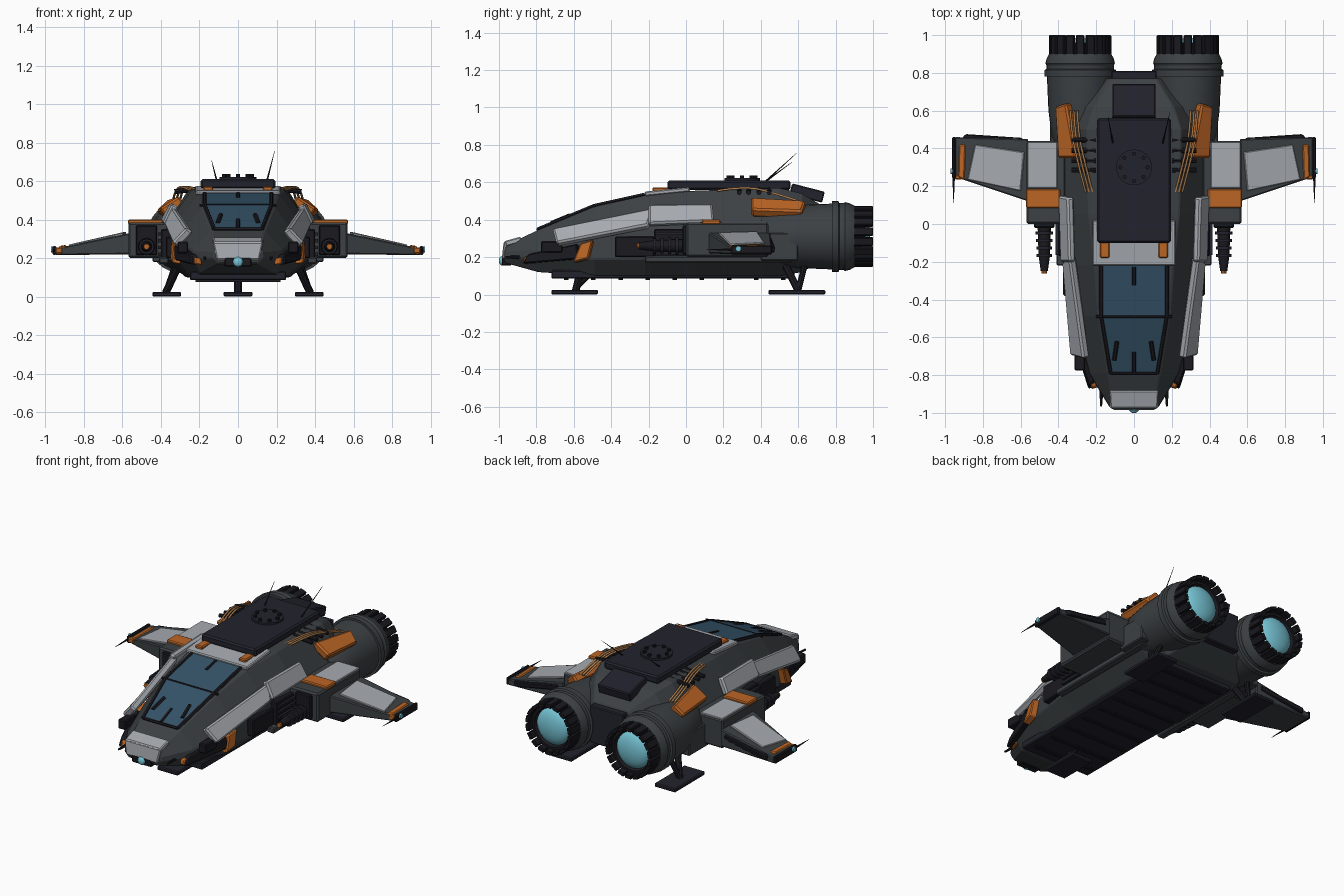
import bpy, bmesh
from math import sin, cos, pi, radians
from mathutils import Vector, Matrix

cube = bpy.data.objects.get("Cube")
if cube:
    bpy.data.objects.remove(cube, do_unlink=True)


def material(name, r, g, b):
    m = bpy.data.materials.new(name)
    m.use_nodes = True
    m.diffuse_color = (r, g, b, 1)
    m.node_tree.nodes["Principled BSDF"].inputs["Base Color"].default_value = (r, g, b, 1)
    return m


HULL = material("hull_grey", .045, .052, .056)
GREY = material("armor_grey", .38, .4, .43)
NAVY = material("dark_navy", .016, .016, .026)
BLACK = material("black_metal", .01, .01, .014)
ORANGE = material("orange_paint", .5, .13, .018)
GLASS = material("blue_glass", .035, .085, .14)
GLOW = material("cyan_glow", .18, .55, .66)
CABLE = material("tan_cable", .5, .24, .09)


def finish(name, bm, mat, mirror=False, bevel=.006, smooth=False):
    bmesh.ops.recalc_face_normals(bm, faces=bm.faces)
    me = bpy.data.meshes.new(name)
    bm.to_mesh(me)
    bm.free()
    me.materials.append(mat)
    if smooth:
        me.shade_smooth()
        me.set_sharp_from_angle(angle=radians(30))
    ob = bpy.data.objects.new(name, me)
    bpy.context.scene.collection.objects.link(ob)
    if mirror:
        ob.modifiers.new("Mirror", "MIRROR")
    if bevel:
        mod = ob.modifiers.new("Bevel", "BEVEL")
        mod.width, mod.segments, mod.limit_method = bevel, 1, "ANGLE"
    return ob


def loft(name, rings, mat, **opts):
    bm = bmesh.new()
    loops = [[bm.verts.new(p) for p in ring] for ring in rings]
    n = len(loops[0])
    for a, b in zip(loops, loops[1:]):
        for i in range(n):
            j = (i + 1) % n
            bm.faces.new((a[i], a[j], b[j], b[i]))
    bm.faces.new(loops[0])
    bm.faces.new(loops[-1])
    return finish(name, bm, mat, **opts)


def box(name, xs, ys, zs, mat, **opts):
    rings = [[(xs[0], y, z), (xs[1], y, z)] for y in ys for z in zs]
    a, b, c, d = rings
    return loft(name, [a + b[::-1], c + d[::-1]], mat, **opts)


def slab(name, corners, thick, mat, **opts):
    # Plate of a given thickness centred on a four-cornered outline
    c = [Vector(p) for p in corners]
    n = (c[2] - c[0]).cross(c[3] - c[1]).normalized() * thick / 2
    return loft(name, [[p - n for p in c], [p + n for p in c]], mat, **opts)


def rod(name, p, q, r, mat, r2=None, sides=8, **opts):
    p, q = Vector(p), Vector(q)
    turn = (q - p).to_track_quat("Z", "Y")
    circle = [Vector((cos(i * 2 * pi / sides), sin(i * 2 * pi / sides), 0)) for i in range(sides)]
    opts.setdefault("bevel", 0)
    return loft(name, [[p + turn @ (v * r) for v in circle],
                       [q + turn @ (v * (r if r2 is None else r2)) for v in circle]], mat, **opts)


def lathe(name, x, z, profile, mat, sides=32, **opts):
    # Spin (y, radius) pairs around an axis running front to back
    rings = [[(x + r * cos(i * 2 * pi / sides), y, z + r * sin(i * 2 * pi / sides))
              for i in range(sides)] for y, r in profile]
    return loft(name, rings, mat, bevel=0, smooth=True, **opts)


# Main hull: y, bottom width and z, side width, low z, high z, top width and z
stations = [(-.97, .1, .17, .13, .2, .23, .11, .26), (-.79, .19, .12, .24, .19, .24, .14, .345),
            (-.49, .25, .1, .32, .19, .3, .19, .47), (-.22, .26, .1, .36, .19, .35, .21, .53),
            (.05, .27, .1, .39, .2, .36, .24, .555), (.5, .27, .1, .39, .2, .36, .25, .57),
            (.62, .26, .12, .36, .21, .35, .21, .54), (.77, .18, .2, .2, .24, .34, .12, .45)]
rings = []
for y, b, zb, m, lo, hi, t, zt in stations:
    half = [(b, y, zb), (m, y, lo), (m * .97, y, hi), (t, y, zt)]
    rings.append(half + [(-p[0], y, p[2]) for p in half[::-1]])
loft("hull", rings, HULL)
box("stern_block", (-.12, .12), (.68, .81), (.2, .44), NAVY)

# Belly plate with ribs
box("belly_plate", (-.25, .25), (-.72, .58), (.085, .13), NAVY)
for i in range(9):
    y = -.64 + i * .145
    box("belly_rib", (-.22, .22), (y - .012, y + .012), (.077, .09), BLACK, bevel=0)

# Nose
slab("nose_plate", [(-.125, -.97, .27), (.125, -.97, .27), (.13, -.88, .295), (-.13, -.88, .295)], .03, GREY)
slab("nose_front_plate", [(-.11, -.975, .19), (.11, -.975, .19), (.13, -.965, .28), (-.13, -.965, .28)], .02, GREY)
box("nose_lamp_mount", (-.07, .07), (-.985, -.93), (.155, .205), BLACK)
lathe("nose_lamp", 0, .18, [(-1, .008), (-.995, .019), (-.985, .026), (-.97, .026)], GLOW, sides=16)
rod("nose_prong", (.17, -.84, .2), (.175, -.965, .2), .012, BLACK, r2=.006, mirror=True)

# Canopy glass, frames and centre bars
rows = [(.115, -.79, .349), (.165, -.49, .474), (.165, -.22, .534)]
for name, (a, b) in zip(("windscreen", "canopy_roof"), zip(rows, rows[1:])):
    (w, y, z), (v, yy, zz) = a, b
    slab(name, [(-w, y, z), (w, y, z), (v, yy, zz), (-v, yy, zz)], .009, GLASS, bevel=0)
    rod("canopy_side_frame", (w + .008, y, z), (v + .008, yy, zz), .012, BLACK, sides=6, mirror=True)
    for t in (0, .6):
        p, q = Vector((0, y, z)), Vector((0, yy, zz))
        if (t == 0) == (name == "windscreen"):
            rod("canopy_centre_bar", p.lerp(q, t + .02), p.lerp(q, t + .38), .012, BLACK, sides=6)
rod("canopy_cross_bar", (-.2, -.49, .474), (.2, -.49, .474), .008, BLACK, sides=6)
rod("canopy_front_bar", (-.125, -.79, .349), (.125, -.79, .349), .01, BLACK, sides=6)
rod("canopy_corner_bar", (.105, -.72, .382), (.09, -.62, .424), .012, BLACK, sides=6, mirror=True)

# Roof plates and turret
slab("roof_plate", [(-.22, -.22, .538), (.22, -.22, .538), (.22, .02, .562), (-.22, .02, .562)], .025, GREY)
box("roof_orange_tab", (.13, .18), (-.18, -.08), (.545, .572), ORANGE, mirror=True)
box("roof_slab", (-.195, .195), (-.1, .56), (.56, .61), NAVY, bevel=.01)
slab("roof_tail_box", [(-.115, .56, .565), (.115, .56, .565), (.115, .735, .52), (-.115, .735, .52)], .06, NAVY)
rod("turret_disc", (0, .3, .605), (0, .3, .622), .095, NAVY, sides=24)
for i in range(8):
    a = i * pi / 4
    x, y = .072 * cos(a), .3 + .072 * sin(a)
    rod("turret_bolt", (x, y, .62), (x, y, .636), .011, BLACK)
rod("left_antenna", (.15, .42, .6), (.19, .59, .755), .005, BLACK, r2=.001, sides=6)
rod("right_antenna", (-.11, .42, .6), (-.138, .57, .71), .005, BLACK, r2=.001, sides=6)

# Shoulder armour
slab("front_armor", [(.365, -.2, .36), (.325, -.17, .455), (.25, -.71, .345), (.325, -.69, .265)],
     .045, GREY, mirror=True, bevel=.01)
slab("rear_armor", [(.375, -.2, .37), (.325, -.2, .475), (.335, .14, .48), (.385, .15, .385)],
     .04, GREY, mirror=True, bevel=.01)
box("armor_end_block", (.26, .315), (-.775, -.66), (.225, .285), BLACK, mirror=True)
box("side_pod", (.33, .375), (-.38, -.17), (.2, .31), BLACK, mirror=True)
slab("cheek_plate", [(.225, -.87, .165), (.315, -.57, .19), (.315, -.58, .27), (.225, -.84, .215)],
     .035, BLACK, mirror=True)
slab("cheek_orange", [(.318, -.6, .17), (.33, -.52, .19), (.325, -.495, .29), (.31, -.56, .27)],
     .045, ORANGE, mirror=True)
slab("nose_orange", [(.205, -.87, .165), (.23, -.8, .17), (.23, -.78, .21), (.205, -.86, .2)],
     .04, ORANGE, mirror=True)

# Louvred intake beside the hull
box("intake_block", (.345, .4), (-.17, .02), (.2, .35), BLACK, mirror=True)
for z in (.22, .255, .29, .325):
    box("intake_louvre", (.39, .415), (-.165, .01), (z - .008, z + .008), NAVY, mirror=True, bevel=0)

# Wing roots
box("wing_root", (.36, .57), (0, .44), (.2, .385), HULL, mirror=True, bevel=.01)
box("wing_root_plate", (.405, .565), (.19, .435), (.38, .392), GREY, mirror=True, bevel=.004)
box("wing_root_band", (.39, .572), (.085, .185), (.375, .4), ORANGE, mirror=True)
box("wing_root_fairing", (.36, .445), (.4, .6), (.18, .33), HULL, mirror=True)
box("wing_root_ledge", (.36, .41), (-.22, .56), (.17, .205), HULL, mirror=True)
box("wing_root_face", (.42, .53), (-.02, .01), (.215, .37), BLACK, mirror=True)

# Wings
loft("wing", [[(.56, .12, .22), (.56, .45, .22), (.56, .45, .33), (.56, .12, .33)],
              [(.95, .25, .215), (.95, .46, .215), (.95, .46, .25), (.95, .25, .25)]], HULL, mirror=True)
slab("wing_top_plate", [(.6, .175, .325), (.88, .235, .262), (.84, .42, .272), (.58, .38, .331)],
     .014, GREY, mirror=True, bevel=.004)
slab("wing_tip_stripe", [(.895, .23, .252), (.93, .25, .248), (.925, .42, .25), (.89, .42, .256)],
     .026, ORANGE, mirror=True)
slab("wing_flap", [(.59, .44, .29), (.92, .44, .24), (.89, .475, .24), (.59, .455, .29)],
     .035, BLACK, mirror=True)
box("wing_tip_pod", (.943, .963), (.24, .46), (.215, .262), BLACK, mirror=True)
box("wing_tip_front", (.91, .95), (.235, .26), (.222, .255), ORANGE, mirror=True)
rod("wing_tip_spike", (.955, .25, .24), (.955, .11, .24), .007, BLACK, r2=.001, mirror=True)
rod("wing_tip_lamp", (.955, .28, .245), (.972, .28, .245), .015, GLOW, sides=12, mirror=True)

# Guns
lathe("gun_body", .475, .26, [(.01, .036), (-.17, .03), (-.24, .02), (-.25, .02)], BLACK, sides=12, mirror=True)
for i in range(4):
    y = -.04 - i * .04
    rod("gun_ring", (.475, y, .26), (.475, y - .016, .26), .046 - i * .002, NAVY, sides=12, mirror=True)
rod("gun_muzzle", (.475, -.245, .26), (.475, -.262, .26), .015, ORANGE, sides=10, mirror=True)

# Rear orange boxes, ribs and cables
slab("engine_cover", [(.39, .35, .435), (.29, .35, .5), (.345, .64, .485), (.405, .62, .425)],
     .055, ORANGE, mirror=True, bevel=.01)
for y in (.285, .335, .39, .445):
    rod("roof_rib", (.2, y, .56), (.33, y, .545), .013, BLACK, mirror=True)
for k in (0, .018, .036):
    path = [(.3 + k, .6, .5), (.295 + k, .48, .54), (.26 + k, .32, .58), (.22 + k, .17, .555)]
    curve = bpy.data.curves.new("cable", "CURVE")
    curve.dimensions, curve.bevel_depth, curve.bevel_resolution = "3D", .006, 1
    curve.materials.append(CABLE)
    for side in (1, -1):
        spline = curve.splines.new("NURBS")
        spline.points.add(len(path) - 1)
        for point, (x, y, z) in zip(spline.points, path):
            point.co = (x * side, y, z, 1)
        spline.use_endpoint_u, spline.order_u = True, 3
    bpy.context.scene.collection.objects.link(bpy.data.objects.new("cables", curve))

# Engines
EX, EZ = .285, .31
lathe("engine_body", EX, EZ, [(.4, .12), (.46, .15), (.6, .168), (.78, .176), (.78, .19), (.815, .19),
                              (.82, .178), (.84, .178), (.85, .184), (.875, .178), (.9, .165), (.9, .12)],
      HULL, mirror=True)
lathe("engine_core", EX, EZ, [(.88, .15), (.96, .142), (.96, .125), (.93, .11)], BLACK, mirror=True)
lathe("engine_glow", EX, EZ, [(.92, .118)] + [(.935 + .05 * sin(a), .118 * cos(a))
                                             for a in (0, .3, .6, .9, 1.2, 1.5)], GLOW, mirror=True)
for i in range(18):
    petal = box("engine_petal", (-.022, .022), (.895, 1), (.138, .164), BLACK, mirror=True, bevel=.004)
    petal.data.transform(Matrix.Translation((EX, 0, EZ)) @ Matrix.Rotation(i * pi / 9, 4, "Y"))

# Landing gear
box("front_foot", (-.075, .075), (-.72, -.47), (0, .025), NAVY)
rod("front_strut", (0, -.59, .02), (0, -.57, .1), .02, BLACK)
rod("front_brace", (0, -.6, .02), (0, -.52, .1), .013, BLACK)
box("rear_foot", (.295, .445), (.44, .745), (0, .025), NAVY, mirror=True)
rod("rear_strut", (.375, .6, .02), (.31, .53, .16), .02, BLACK, mirror=True)
rod("rear_brace", (.375, .6, .02), (.32, .64, .18), .016, BLACK, mirror=True)
